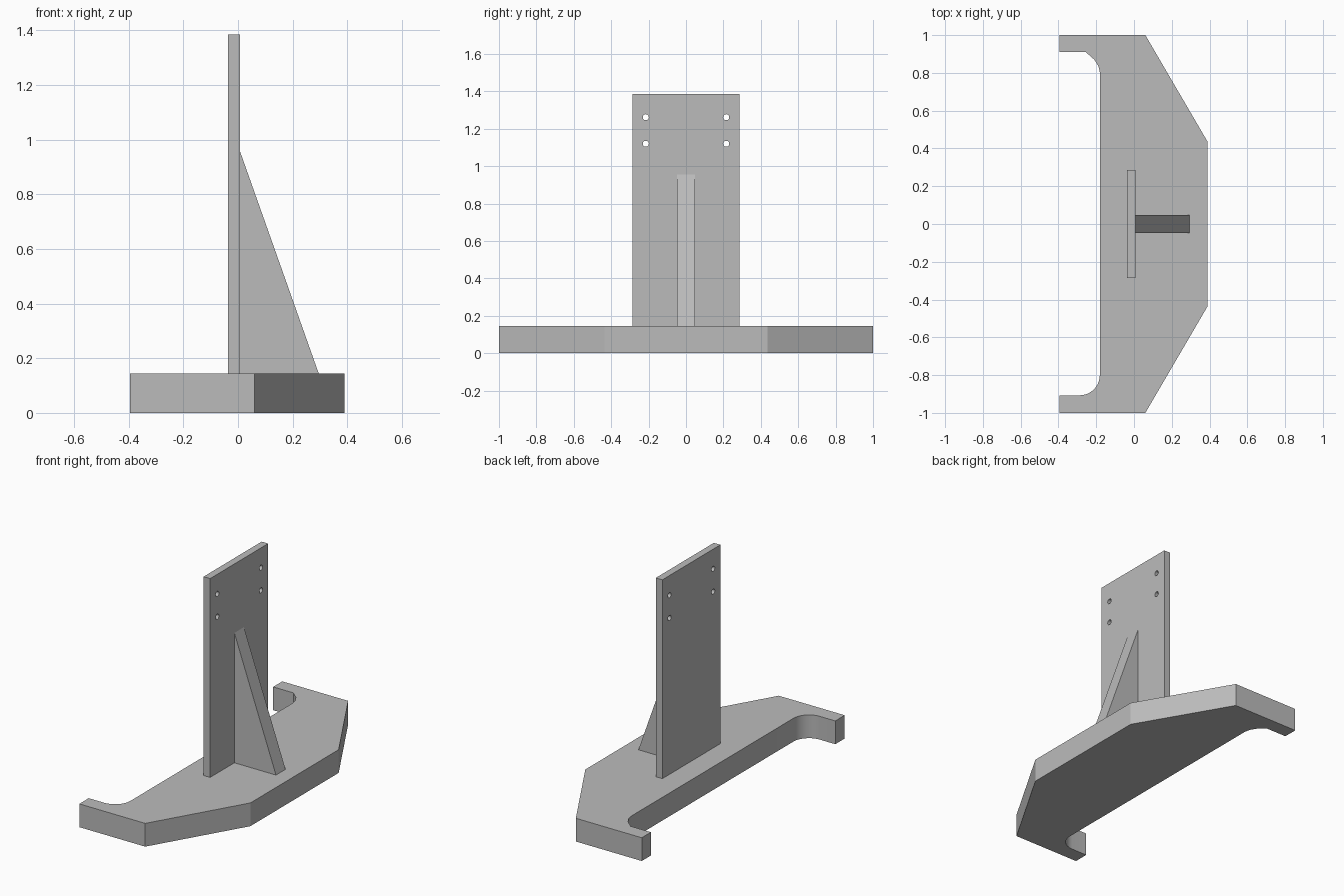
import bpy, bmesh, math
from mathutils import Vector

cube = bpy.data.objects.get("Cube")
if cube:
    bpy.data.objects.remove(cube, do_unlink=True)

# Single grey material
GREY = (0.5, 0.5, 0.5, 1)
grey = bpy.data.materials.new("plain grey")
grey.use_nodes = True
grey.diffuse_color = GREY
grey.node_tree.nodes["Principled BSDF"].inputs["Base Color"].default_value = GREY


def prism(name, points, depth):
    """Extrude a closed outline of 3D points along the depth vector."""
    bm = bmesh.new()
    face = bm.faces.new([bm.verts.new(p) for p in points])
    new = bmesh.ops.extrude_face_region(bm, geom=[face])["geom"]
    bmesh.ops.translate(bm, vec=Vector(depth),
                        verts=[v for v in new if isinstance(v, bmesh.types.BMVert)])
    bmesh.ops.recalc_face_normals(bm, faces=bm.faces)
    mesh = bpy.data.meshes.new(name)
    bm.to_mesh(mesh)
    bm.free()
    mesh.materials.append(grey)
    obj = bpy.data.objects.new(name, mesh)
    bpy.context.collection.objects.link(obj)
    return obj


def arc(cx, cy, r, start, end, steps):
    angles = [math.radians(start + (end - start) * i / steps) for i in range(steps + 1)]
    return [(cx + r * math.cos(a), cy + r * math.sin(a)) for a in angles]


BASE_TOP = 0.145
PLATE_BACK, PLATE_FRONT = -0.037, 0.008

# Base slab: angled outer side, hooked ends with rounded inner corners
outline = [(-0.395, 1), (0.06, 1), (0.39, 0.435), (0.39, -0.435), (0.06, -1), (-0.395, -1),
           (-0.395, -0.907)]
outline += arc(-0.288, -0.8, 0.107, -90, 0, 10)
outline += [(-0.18, 0.8), (-0.188, 0.835), (-0.21, 0.87), (-0.255, 0.91), (-0.395, 0.91)]
base = prism("base", [(x, y, 0) for x, y in outline], (0, 0, BASE_TOP))

# Upright mounting plate
HALF, TOP = 0.286, 1.385
corners = [(-HALF, BASE_TOP), (HALF, BASE_TOP), (HALF, TOP), (-HALF, TOP)]
plate = prism("upright_plate", [(PLATE_BACK, y, z) for y, z in corners],
              (PLATE_FRONT - PLATE_BACK, 0, 0))

# Four screw holes through the plate
for y in (-0.215, 0.215):
    for z in (1.12, 1.262):
        circle = arc(y, z, 0.016, 0, 345, 23)
        cutter = prism("hole_cutter", [(-0.1, a, b) for a, b in circle], (0.2, 0, 0))
        cutter.hide_render = True
        cut = plate.modifiers.new("hole", 'BOOLEAN')
        cut.operation = 'DIFFERENCE'
        cut.solver = 'EXACT'
        cut.object = cutter
        bpy.context.view_layer.objects.active = plate
        bpy.ops.object.modifier_apply(modifier=cut.name)
        bpy.data.objects.remove(cutter, do_unlink=True)

# Triangular support rib
side = [(PLATE_FRONT, BASE_TOP), (0.295, BASE_TOP), (PLATE_FRONT, 0.955)]
rib = prism("support_rib", [(x, -0.047, z) for x, z in side], (0, 0.094, 0))

# Smooth curved walls, keep the corners sharp
bpy.ops.object.select_all(action='DESELECT')
for obj in (base, plate, rib):
    obj.select_set(True)
bpy.context.view_layer.objects.active = base
bpy.ops.object.shade_smooth_by_angle(angle=math.radians(30))
